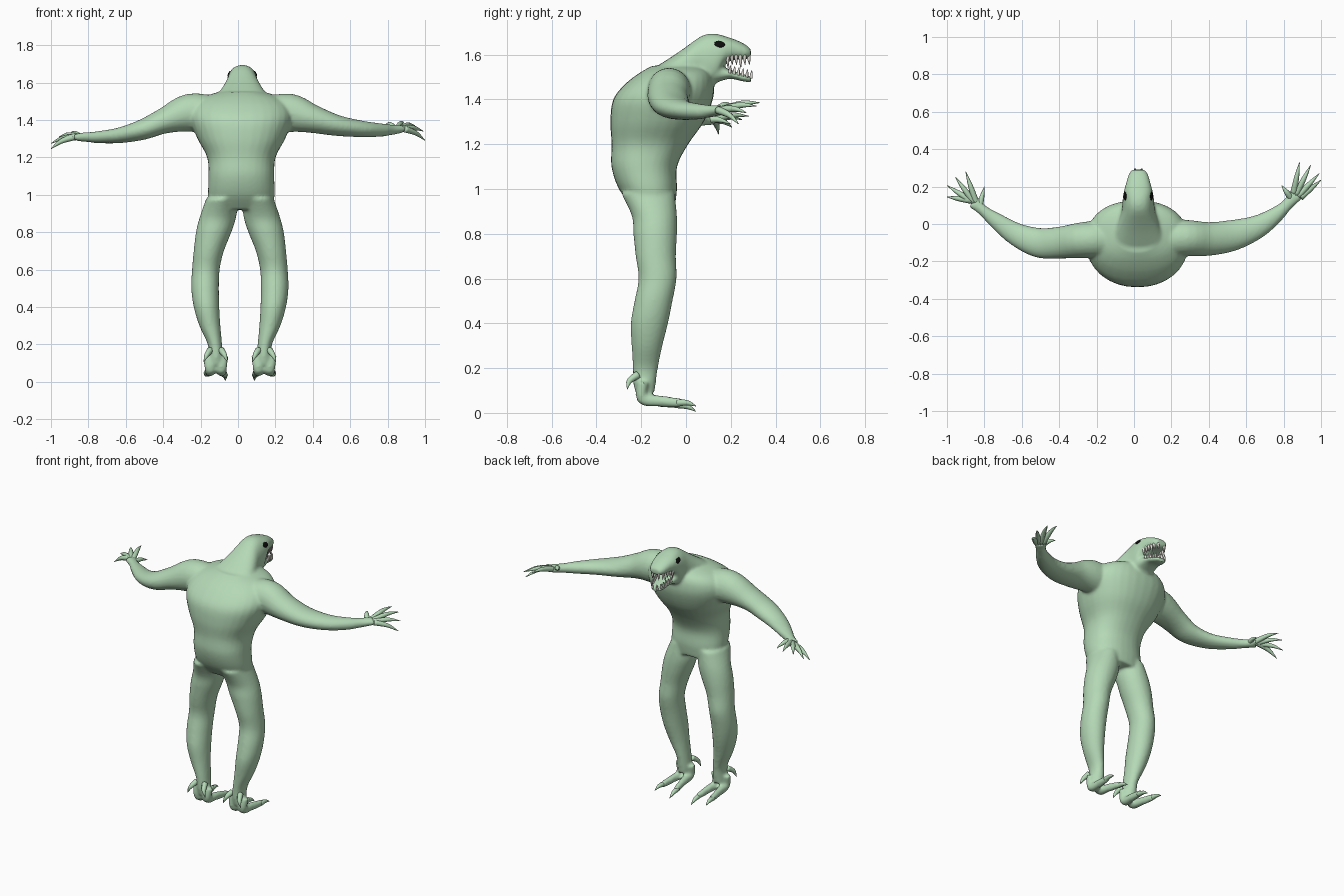
import bpy, bmesh, math
from mathutils import Vector, Matrix

CX = 0.018  # the body's own centre line


def material(name, rgb):
    m = bpy.data.materials.new(name)
    m.diffuse_color = (*rgb, 1)
    return m


GREEN = material("pale green skin", (0.46, 0.69, 0.47))
WHITE = material("tooth white", (0.85, 0.82, 0.76))
BLACK = material("eye black", (0.004, 0.004, 0.004))


def spline(rows, steps):
    """Catmull-Rom interpolation of rows of numbers."""
    out = []
    for i in range(len(rows) - 1):
        p = [rows[max(i - 1, 0)], rows[i], rows[i + 1], rows[min(i + 2, len(rows) - 1)]]
        for k in range(steps):
            t = k / steps
            out.append([0.5 * (2 * b + (c - a) * t + (2 * a - 5 * b + 4 * c - d) * t * t
                               + (3 * b - a - 3 * c + d) * t ** 3) for a, b, c, d in zip(*p)])
    out.append(list(rows[-1]))
    return out


def loft(bm, rows, hint, axis=None, sides=24, power=2.0, steps=4):
    """Skin superellipse rings given as rows (x, y, z, radius across, radius along hint)."""
    rows = spline(rows, steps)
    pts = [Vector(r[:3]) for r in rows]
    rings = []
    for i, r in enumerate(rows):
        t = Vector(axis) if axis else pts[min(i + 1, len(pts) - 1)] - pts[max(i - 1, 0)]
        t.normalize()
        u = Vector(hint).cross(t).normalized()
        v = t.cross(u)
        ring = []
        for k in range(sides):
            a = math.tau * k / sides
            c, s = math.cos(a), math.sin(a)
            c = math.copysign(abs(c) ** (2 / power), c)
            s = math.copysign(abs(s) ** (2 / power), s)
            ring.append(bm.verts.new(pts[i] + u * c * r[3] + v * s * r[4]))
        rings.append(ring)
    for a, b in zip(rings, rings[1:]):
        for k in range(sides):
            j = (k + 1) % sides
            bm.faces.new((a[k], a[j], b[j], b[k]))
    bm.faces.new(rings[0][::-1])
    bm.faces.new(rings[-1])


def spike(bm, base, tip, r, bend=(0, 0, 0), sides=8):
    """A tapering, slightly bent digit or claw."""
    a, b = Vector(base), Vector(tip)
    m = a.lerp(b, 0.55) + Vector(bend)
    rows = [(*a, r, r), (*m, r * 0.72, r * 0.72), (*b, r * 0.08, r * 0.08)]
    hint = (0, 0, 1) if abs((b - a).normalized().z) < 0.9 else (0, 1, 0)
    loft(bm, rows, hint, sides=sides)


def finish(name, bm, mat):
    bmesh.ops.recalc_face_normals(bm, faces=bm.faces)
    me = bpy.data.meshes.new(name)
    bm.to_mesh(me)
    bm.free()
    me.materials.append(mat)
    me.shade_smooth()
    ob = bpy.data.objects.new(name, me)
    bpy.context.collection.objects.link(ob)
    return ob


body = bmesh.new()

# torso: z, back y, front y, half width
torso = [(0.92, -0.24, -0.05, 0.165), (1.0, -0.30, -0.04, 0.178), (1.1, -0.333, -0.04, 0.176),
         (1.2, -0.332, 0.01, 0.183), (1.3, -0.338, 0.08, 0.235), (1.4, -0.325, 0.12, 0.272),
         (1.47, -0.27, 0.125, 0.262), (1.52, -0.205, 0.11, 0.21), (1.55, -0.15, 0.07, 0.12)]
loft(body, [(CX, (a + b) / 2, z, w, (b - a) / 2) for z, a, b, w in torso],
     (0, 1, 0), (0, 0, 1), 32, 2.25)

# neck, skull and upper jaw: y, bottom z, top z, half width
head = [(-0.12, 1.40, 1.555, 0.16), (-0.05, 1.40, 1.60, 0.135), (0.0, 1.40, 1.635, 0.115),
        (0.06, 1.41, 1.678, 0.092), (0.1, 1.435, 1.693, 0.086), (0.14, 1.48, 1.692, 0.083),
        (0.175, 1.555, 1.682, 0.077), (0.22, 1.577, 1.667, 0.065), (0.265, 1.578, 1.645, 0.052),
        (0.29, 1.59, 1.625, 0.034)]
loft(body, [(CX + 0.005, y, (a + b) / 2, w, (b - a) / 2) for y, a, b, w in head],
     (0, 0, 1), (0, 1, 0), 28, 2.3)

# lower jaw
jaw = [(0.10, 1.51, 0.072, 0.05), (0.15, 1.515, 0.068, 0.035), (0.20, 1.512, 0.058, 0.02),
       (0.25, 1.498, 0.048, 0.017), (0.292, 1.488, 0.03, 0.013)]
loft(body, [(CX + 0.005, y, z, w, h) for y, z, w, h in jaw], (0, 0, 1), (0, 1, 0), 24, 2.3)

# arms with palms
arm_r = [(0.15, -0.08, 1.43, .10, .095), (0.28, -0.075, 1.437, .097, .103), (0.4, -0.08, 1.405, .09, .076),
         (0.53, -0.06, 1.37, .083, .056), (0.66, -0.015, 1.352, .063, .044), (0.76, 0.05, 1.346, .043, .036),
         (0.82, 0.105, 1.347, .031, .028), (0.87, 0.16, 1.352, .04, .022)]
arm_l = [(-0.12, -0.08, 1.43, .10, .095), (-0.26, -0.085, 1.438, .097, .102), (-0.4, -0.10, 1.393, .085, .068),
         (-0.51, -0.10, 1.348, .08, .055), (-0.63, -0.055, 1.318, .062, .042), (-0.74, 0.02, 1.308, .043, .033),
         (-0.81, 0.075, 1.308, .029, .026), (-0.86, 0.12, 1.308, .038, .021)]
for arm in (arm_r, arm_l):
    loft(body, arm, (0, 0, 1))

# legs: z, inner and outer offset, back and front y
leg = [(0.98, 0.01, 0.18, -0.29, -0.05), (0.88, 0.02, 0.215, -0.242, -0.04), (0.8, 0.045, 0.235, -0.235, -0.04),
       (0.7, 0.085, 0.247, -0.225, -0.045), (0.6, 0.108, 0.256, -0.212, -0.042), (0.5, 0.112, 0.26, -0.23, -0.06),
       (0.4, 0.11, 0.247, -0.247, -0.08), (0.3, 0.104, 0.217, -0.243, -0.105), (0.2, 0.095, 0.172, -0.238, -0.125),
       (0.13, 0.088, 0.168, -0.235, -0.135), (0.09, 0.09, 0.168, -0.225, -0.14)]
claws = bmesh.new()
for s in (1, -1):
    loft(body, [(0.01 + s * (a + b) / 2, (c + d) / 2, z, (b - a) / 2, (d - c) / 2) for z, a, b, c, d in leg],
         (0, 1, 0), (0, 0, 1))
    # split foot: two prongs running from the ankle to the toes
    for d0, d1, drop in ((0.10, 0.08, 0.008), (0.158, 0.178, 0)):
        loft(body, [(0.01 + s * (d0 + d1) / 2, -0.19, 0.14, .024, .03),
                    (0.01 + s * d0, -0.195, 0.065, .027, .03),
                    (0.01 + s * (d0 * .6 + d1 * .4), -0.12, 0.053, .026, .022),
                    (0.01 + s * d1, -0.02, 0.045 - drop, .02, .017)], (1, 0, 0), sides=16)
        spike(claws, (0.01 + s * d1, -0.04, 0.045 - drop), (0.01 + s * (d1 * 1.1 - .01), 0.045, 0.03 - drop * 3),
              0.016, (0, 0, 0.008))
        # heel and ankle spurs
        spike(claws, (0.01 + s * d0, -0.215, 0.17), (0.01 + s * (d1 * 1.3 - .038), -0.262, 0.105),
              0.018, (0, -0.012, 0.008))

skin = finish("body", body, GREEN)
rm = skin.modifiers.new("fuse", 'REMESH')
rm.mode = 'VOXEL'
rm.voxel_size = 0.009
rm.use_smooth_shade = True
sm = skin.modifiers.new("soften", 'SMOOTH')
sm.factor = 0.5
sm.iterations = 7
finish("toe_claws", claws, GREEN)

# fingers fanned out from each palm
fingers = bmesh.new()
hands = [((0.865, 0.155, 1.352), [(0.79, 0.205, 1.375), (0.885, 0.33, 1.385), (0.945, 0.315, 1.37),
                                  (0.99, 0.27, 1.34), (1.0, 0.235, 1.29)]),
         ((-0.855, 0.115, 1.308), [(-0.80, 0.20, 1.29), (-0.90, 0.28, 1.325), (-0.955, 0.25, 1.31),
                                   (-0.998, 0.205, 1.275), (-1.0, 0.145, 1.245)])]
for palm, tips in hands:
    side = Vector((palm[0], -0.5 * palm[0], 0)).normalized()
    for i, tip in enumerate(tips):
        base = Vector(palm) + side * (i - 2) * 0.014
        if i == 0:
            base -= Vector((0, 0.03, 0))
        spike(fingers, base, tip, 0.018, (0, 0, 0.012))
finish("fingers", fingers, GREEN)

# teeth along both jaws
teeth = bmesh.new()
for s in (1, -1):
    for i in range(6):
        y = 0.185 + 0.019 * i
        x = CX + 0.005 + s * (0.058 - 0.0045 * i - (0.012 if i == 5 else 0))
        long = 0.052 if i in (0, 3) else 0.036
        spike(teeth, (x, y, 1.598), (x * 0.95 + 0.001, y + 0.003, 1.590 - long), 0.0085, sides=7)
        zb = 1.517 - 0.0045 * i
        spike(teeth, (x - s * .006, y + 0.01, zb), (x - s * .006, y + 0.014, zb + 0.036), 0.0075, sides=7)
finish("teeth", teeth, WHITE)

# eyes: thin oval plates laid on the skin
bpy.context.view_layer.update()
skin_eval = skin.evaluated_get(bpy.context.evaluated_depsgraph_get())
eyes = bmesh.new()
for s in (1, -1):
    hit, loc, nor, _ = skin_eval.ray_cast(Vector((CX + s, 0.15, 1.647)), Vector((-s, 0, 0)))
    if not hit:
        loc, nor = Vector((CX + s * 0.072, 0.15, 1.647)), Vector((s, 0, 0.5)).normalized()
    long_axis = Vector((0, 1, -0.25))
    long_axis = (long_axis - nor * long_axis.dot(nor)).normalized()
    frame = Matrix((long_axis, nor.cross(long_axis), nor)).transposed().to_4x4()
    bmesh.ops.create_uvsphere(eyes, u_segments=20, v_segments=10, radius=1,
                              matrix=Matrix.Translation(loc) @ frame @ Matrix.Diagonal((0.024, 0.016, 0.0048, 1)))
finish("eyes", eyes, BLACK)
